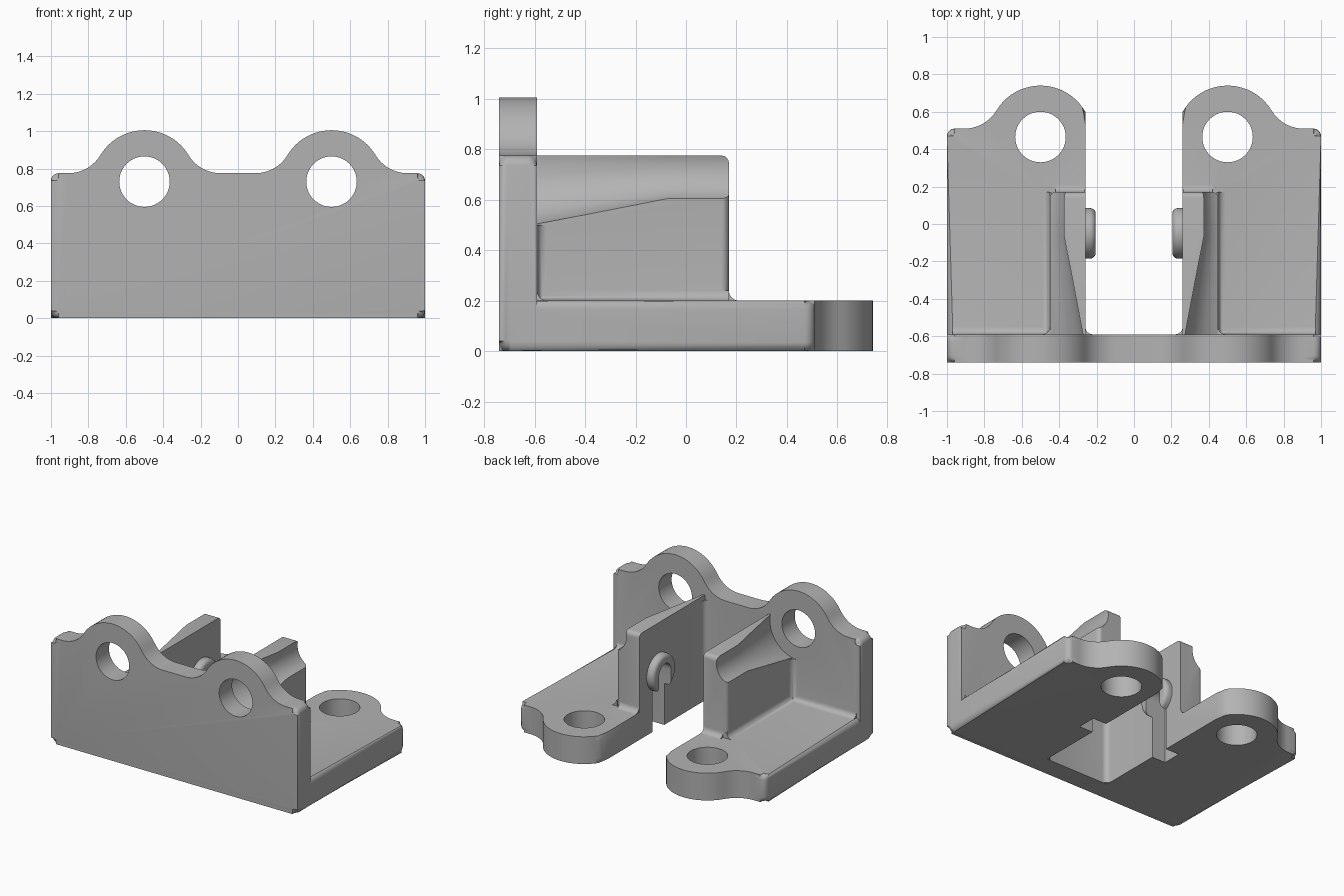
import bpy, bmesh, math
from mathutils import Vector

if "Cube" in bpy.data.objects:
    bpy.data.objects.remove(bpy.data.objects["Cube"])

grey = bpy.data.materials.new("plain grey")
grey.diffuse_color = (0.45, 0.45, 0.45, 1)
grey.use_nodes = True
grey.node_tree.nodes["Principled BSDF"].inputs["Base Color"].default_value = grey.diffuse_color
PLATE_BACK, INNER, OUTER, RIB_BACK = -0.59, 0.26, 0.45, 0.17


def arc(cx, cy, r, a0, a1, n):
    """Points on an arc, angles in degrees."""
    return [(cx + r * math.cos(math.radians(a0 + (a1 - a0) * i / n)),
             cy + r * math.sin(math.radians(a0 + (a1 - a0) * i / n))) for i in range(n + 1)]


def finish(bm, name):
    bmesh.ops.recalc_face_normals(bm, faces=bm.faces)
    me = bpy.data.meshes.new(name)
    bm.to_mesh(me)
    bm.free()
    me.materials.append(grey)
    ob = bpy.data.objects.new(name, me)
    bpy.context.collection.objects.link(ob)
    return ob


def prism(name, pts, place, lo, hi, round_edge=None, r=0.035):
    """Extrude a 2D profile; place(u, v, w) maps it to 3D; round chosen edges."""
    bm = bmesh.new()
    a = [bm.verts.new(place(u, v, lo)) for u, v in pts]
    b = [bm.verts.new(place(u, v, hi)) for u, v in pts]
    n = len(pts)
    bm.faces.new(a)
    bm.faces.new(b[::-1])
    for i in range(n):
        j = (i + 1) % n
        bm.faces.new((a[i], b[i], b[j], a[j]))
    if round_edge:
        edges = [e for e in bm.edges if round_edge(e.verts[0].co, e.verts[1].co)]
        bmesh.ops.bevel(bm, geom=edges, offset=r, segments=4, profile=0.5, affect='EDGES')
    return finish(bm, name)


def lathe(name, pts, centre, axis, n=48):
    """Solid of revolution from (radius, distance) points along axis x or y."""
    bm = bmesh.new()
    rings = []
    for r, d in pts:
        ring = []
        for i in range(n):
            c, s = r * math.cos(math.tau * i / n), r * math.sin(math.tau * i / n)
            off = {'x': (d, c, s), 'y': (c, d, s), 'z': (c, s, d)}[axis]
            ring.append(bm.verts.new(Vector(centre) + Vector(off)))
        rings.append(ring)
    for p, q in zip(rings, rings[1:]):
        for i in range(n):
            bm.faces.new((p[i], p[(i + 1) % n], q[(i + 1) % n], q[i]))
    bm.faces.new(rings[0])
    bm.faces.new(rings[-1])
    return finish(bm, name)


def boolean(ob, other, op):
    m = ob.modifiers.new(op, 'BOOLEAN')
    m.operation, m.object, m.solver = op, other, 'EXACT'
    bpy.context.view_layer.objects.active = ob
    bpy.ops.object.modifier_apply(modifier=m.name)
    bpy.data.objects.remove(other)


def on_xy(u, v, w): return (u, v, w)
def on_xz(u, v, w): return (u, w, v)
def on_yz(u, v, w): return (w, u, v)


# lug outline: round bump blending into a flat shoulder
BUMP, BLEND = 0.275, 0.2
A = math.degrees(math.asin(0.245 / (BUMP + BLEND)))
BX = 0.5 + (BUMP + BLEND) * math.cos(math.radians(A))


def lug_right(flat, top_angle, n):
    """Bump from top_angle down to the shoulder, then the outer corner."""
    return (arc(0.5, flat - 0.045, BUMP, top_angle, A, n)
            + arc(BX, flat + BLEND, BLEND, 180 + A, 270, 10)[1:]
            + arc(0.96, flat - 0.04, 0.04, 90, 0, 5))


# upright front plate
half = (arc(1 - BX, 0.975, BLEND, 270, 360 - A, 10)[:-1]
        + lug_right(0.775, 180 - A, 24) + arc(0.96, 0.04, 0.04, 0, -90, 5))
outline = half + [(-x, z) for x, z in reversed(half)]
body = prism("bracket", outline, on_xz, -0.74, PLATE_BACK,
             lambda p, q: abs(p.y - q.y) < 1e-5 and max(p.z, q.z) > 0.001)


def fillet(place, lo, hi, u, v, su, sv, r=0.04, e=0.01):
    """Concave fillet strip in the corner at (u, v)."""
    curve = [(u + su * (r - x), v + sv * (r - y)) for x, y in arc(0, 0, r, 0, 90, 6)]
    pts = ([(u - su * e, v - sv * e), (u - su * e, curve[0][1])] + curve
           + [(curve[-1][0], v - sv * e)])
    return prism("fillet", pts, place, lo, hi)


for s in (1, -1):
    parts = []
    # foot with rear lug
    foot = [(INNER, -0.70)] + lug_right(0.51, 150.8, 20) + [(1, -0.70)]
    parts.append(prism("foot", [(s * x, y) for x, y in foot], on_xy, 0, 0.2,
                       lambda p, q: abs(p.z - q.z) < 1e-5 and max(p.y, q.y) > -0.69
                       and min(abs(p.x), abs(q.x)) + max(abs(p.x), abs(q.x)) > 2 * INNER + 0.001))
    # rib, relieved by a tapered clearance around the plate hole
    box = [(INNER, 0.1), (OUTER, 0.1), (OUTER, 0.775), (INNER, 0.775)]
    rib = prism("rib", [(s * x, z) for x, z in box], on_xz, -0.65, RIB_BACK,
                lambda p, q: (min(p.y, q.y) > 0.16 and max(p.z, q.z) > 0.11
                              and abs(p.x + q.x) > 2 * INNER + 0.001), 0.03)
    boolean(rib, lathe("clearance", [(0.24, -0.66), (0.232, PLATE_BACK), (0.135, -0.07), (0.135, 0.5)],
                       (s * 0.5, 0, 0.73), 'y'), 'DIFFERENCE')
    parts.append(rib)
    # round boss on the inner face
    dome = [(0.135, 0.30)] + [(r, d) for r, d in
                              [(0.105 + y, 0.235 - x) for x, y in arc(0, 0, 0.03, 90, 0, 5)]]
    parts.append(lathe("boss", [(r, s * d) for r, d in dome], (0, -0.05, 0.42), 'x'))
    # concave fillets where the parts meet
    parts.append(fillet(on_yz, *sorted((s * 0.40, s * 0.97)), PLATE_BACK, 0.2, 1, 1))
    parts.append(fillet(on_xz, -0.6, RIB_BACK, s * OUTER, 0.2, s, 1))
    parts.append(fillet(on_yz, *sorted((s * 0.262, s * 0.42)), RIB_BACK, 0.2, 1, 1))
    parts.append(fillet(on_xy, 0.19, 0.50, s * OUTER, PLATE_BACK, s, 1))
    parts.append(fillet(on_xy, 0.002, 0.74, s * INNER, PLATE_BACK, -s, 1))
    for p in parts:
        boolean(body, p, 'UNION')
    # bolt holes
    boolean(body, lathe("plate_hole", [(0.135, -1), (0.135, -0.5)], (s * 0.5, 0, 0.73), 'y'), 'DIFFERENCE')
    boolean(body, lathe("foot_hole", [(0.135, -0.1), (0.135, 0.3)], (s * 0.5, 0.465, 0), 'z'), 'DIFFERENCE')
    # keyhole slot through boss and rib, open at the bottom
    slot = arc(-0.05, 0.42, 0.07, 0, 180, 16) + [(-0.12, -0.1), (0.02, -0.1)]
    boolean(body, prism("slot", slot, on_yz, *sorted((s * 0.1, s * 0.37))), 'DIFFERENCE')

bpy.ops.object.select_all(action='DESELECT')
body.select_set(True)
bpy.context.view_layer.objects.active = body
bpy.ops.object.shade_smooth_by_angle(angle=math.radians(35))
